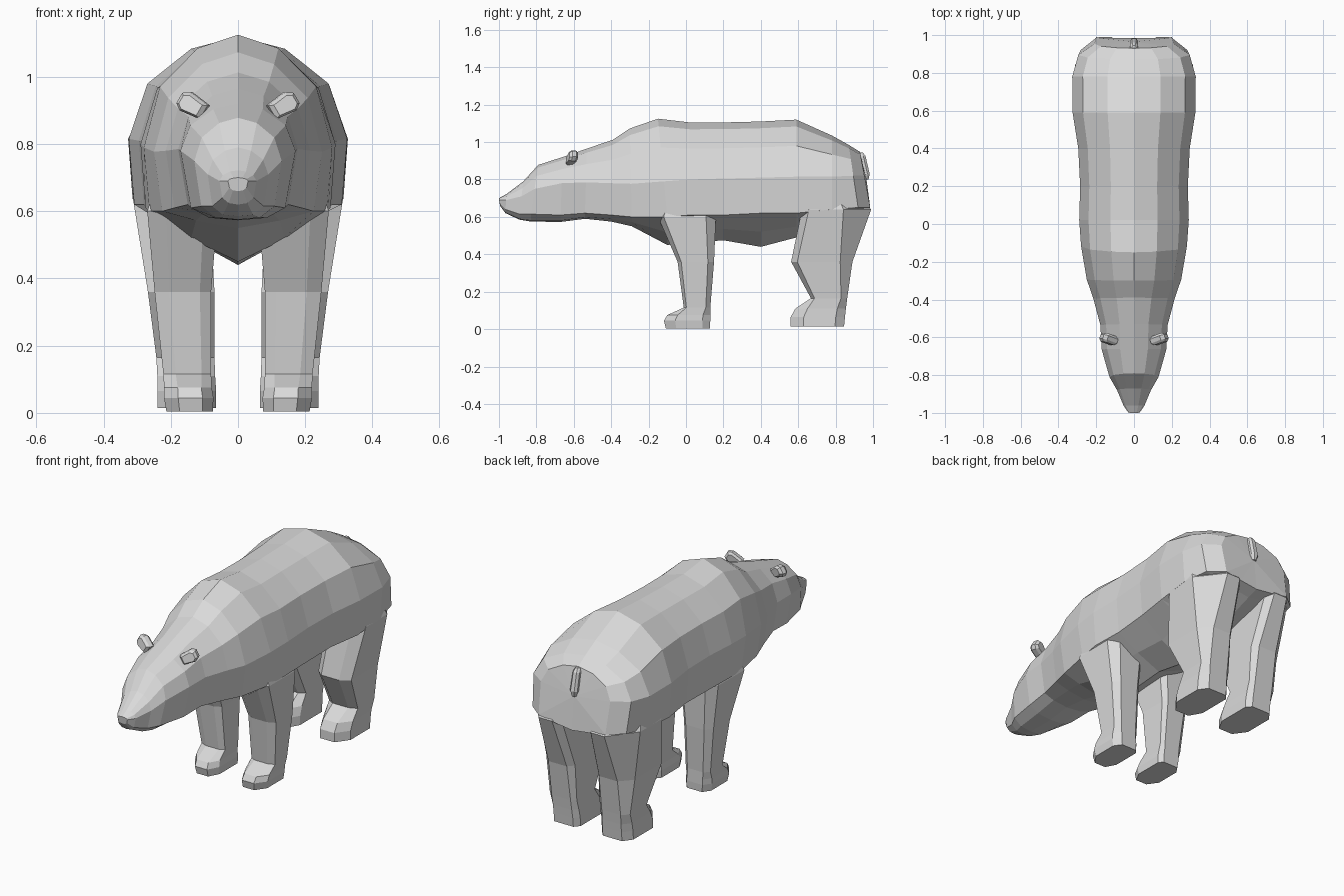
import bpy, bmesh
from mathutils import Vector

fur = bpy.data.materials.new("grey_fur")
fur.diffuse_color = (0.7, 0.7, 0.7, 1)


def loft(name, rings, start_tip=None, end_tip=None):
    """Skin a list of equal-length rings and close both ends (fan to a tip or flat)."""
    bm = bmesh.new()
    vs = [[bm.verts.new(p) for p in r] for r in rings]
    n = len(vs[0])
    for a, b in zip(vs, vs[1:]):
        for i in range(n):
            j = (i + 1) % n
            bm.faces.new((a[i], a[j], b[j], b[i]))
    for ring, tip in ((vs[0], start_tip), (vs[-1], end_tip)):
        if tip is None:
            bm.faces.new(ring)
        else:
            t = bm.verts.new(tip)
            for i in range(n):
                bm.faces.new((ring[i], ring[(i + 1) % n], t))
    bmesh.ops.recalc_face_normals(bm, faces=bm.faces)
    me = bpy.data.meshes.new(name)
    bm.to_mesh(me)
    bm.free()
    me.materials.append(fur)
    ob = bpy.data.objects.new(name, me)
    bpy.context.collection.objects.link(ob)
    return ob


def merge(target, part):
    """Union a part into the target so no hidden faces remain inside."""
    mod = target.modifiers.new("union", 'BOOLEAN')
    mod.operation, mod.solver, mod.object = 'UNION', 'EXACT', part
    bpy.context.view_layer.objects.active = target
    bpy.ops.object.modifier_apply(modifier=mod.name)
    bpy.data.objects.remove(part)


def body_ring(yt, yb, w, top, mid, low, bot, jaw, drop):
    """Cross-section leaning from yt at the top to yb at the low side edge."""
    half = [(0, top), (0.43 * w, top - 0.12 * (top - mid)),
            (0.83 * w, mid + 0.54 * (top - mid)), (w, mid), (jaw * w, low),
            (0.5 * w, low + drop * (bot - low)), (0, bot)]
    pts = half + [(-x, z) for x, z in half[-2:0:-1]]
    return [(x, yt + (yb - yt) * min(1, (top - z) / (top - low)), z) for x, z in pts]


# Head, neck, trunk and rump
stations = [
    (-1.0, -0.995, 0.03, 0.70, 0.69, 0.67, 0.66, 0.85, 0.8),
    (-0.96, -0.965, 0.055, 0.722, 0.69, 0.64, 0.62, 0.85, 0.8),
    (-0.87, -0.89, 0.09, 0.79, 0.71, 0.615, 0.585, 0.85, 0.85),
    (-0.79, -0.83, 0.13, 0.878, 0.75, 0.615, 0.575, 0.84, 0.85),
    (-0.66, -0.67, 0.171, 0.92, 0.78, 0.61, 0.573, 0.82, 0.8),
    (-0.53, -0.54, 0.178, 0.965, 0.785, 0.62, 0.59, 0.84, 0.7),
    (-0.39, -0.40, 0.215, 1.013, 0.78, 0.61, 0.575, 0.88, 0.6),
    (-0.30, -0.29, 0.25, 1.073, 0.777, 0.60, 0.55, 0.9, 0.55),
    (-0.15, -0.10, 0.28, 1.125, 0.79, 0.60, 0.45, 0.94, 0.55),
    (0.02, 0.02, 0.29, 1.105, 0.80, 0.61, 0.46, 0.95, 0.55),
    (0.20, 0.20, 0.285, 1.105, 0.805, 0.61, 0.475, 0.95, 0.55),
    (0.40, 0.40, 0.295, 1.11, 0.81, 0.62, 0.44, 0.95, 0.55),
    (0.59, 0.59, 0.325, 1.12, 0.815, 0.62, 0.49, 0.95, 0.55),
    (0.78, 0.78, 0.327, 1.035, 0.815, 0.64, 0.55, 0.96, 0.55),
    (0.87, 0.92, 0.295, 0.985, 0.82, 0.65, 0.60, 0.96, 0.55),
    (0.93, 0.985, 0.21, 0.948, 0.82, 0.65, 0.62, 0.96, 0.55),
]
body = loft("body", [body_ring(*s) for s in stations], end_tip=(0, 0.965, 0.80))


def leg_ring(s, x0, x1, y0, y1, z, cut=(0.2, 0.17), toe=(0.2, 0.1)):
    """Octagonal leg section; cut sizes the outer back corner, toe the front corners."""
    w, d = x1 - x0, y1 - y0
    pts = [(x0 + toe[0] * w, y0), (x1 - 1.3 * toe[0] * w, y0), (x1, y0 + toe[1] * d),
           (x1, y1 - cut[1] * d), (x1 - cut[0] * w, y1), (x0 + 0.14 * w, y1),
           (x0, y1 - 0.1 * d), (x0, y0 + toe[1] * d)]
    return [(s * x, y, z) for x, y in pts]


# Legs with the feet, from the hidden top down to the sole
K, FOOT = (0.2, 0.17), (0.22, 0.24)
front = [(0.13, 0.235, -0.10, 0.08, 0.72), (0.06, 0.27, -0.15, 0.16, 0.60),
         (0.08, 0.248, -0.045, 0.15, 0.36), (0.08, 0.222, -0.012, 0.13, 0.115),
         (0.078, 0.22, -0.10, 0.13, 0.075, K, FOOT), (0.073, 0.22, -0.118, 0.13, 0.045, K, FOOT),
         (0.075, 0.213, -0.108, 0.127, 0.004, K, FOOT)]
hind = [(0.13, 0.27, 0.66, 0.86, 0.78, (0.4, 0.4)),
        (0.085, 0.313, 0.62, 0.99, 0.64, (0.5, 0.4)),
        (0.07, 0.268, 0.562, 0.89, 0.36, (0.3, 0.2)), (0.07, 0.243, 0.668, 0.862, 0.165),
        (0.068, 0.24, 0.585, 0.855, 0.11, K, FOOT), (0.065, 0.24, 0.56, 0.85, 0.065, K, FOOT),
        (0.065, 0.24, 0.56, 0.845, 0.015, K, FOOT)]

for s, side in ((1, "left"), (-1, "right")):
    merge(body, loft("front_leg_" + side, [leg_ring(s, *r) for r in front]))
    merge(body, loft("hind_leg_" + side, [leg_ring(s, *r) for r in hind]))
    # Ear: a small rounded plate leaning outwards and slightly turned
    out, up, back = Vector((0.85 * s, 0.3, 0.5)), Vector((-0.5 * s, 0, 0.85)), Vector((-0.3 * s, 1, 0))
    c = Vector((0.137 * s, -0.607, 0.917))
    shape = [(-0.045, -0.024), (0.02, -0.032), (0.04, -0.018),
             (0.04, 0.018), (0.02, 0.032), (-0.045, 0.024)]
    loft("ear_" + side, [[c + (out * a + up * b) * k + back * d for a, b in shape]
                         for k, d in ((0.75, -0.024), (1, -0.012), (1, 0.01), (0.7, 0.022))])

# Tail: short bar lying against the rump
tail = [(0.012, 0.92, 0.945, 0.945), (0.02, 0.925, 0.96, 0.925),
        (0.022, 0.94, 0.982, 0.83), (0.012, 0.945, 0.976, 0.80)]
loft("tail", [[(-w, y0, z), (w, y0, z), (w, y1 - 0.012, z), (w * 0.5, y1, z),
               (-w * 0.5, y1, z), (-w, y1 - 0.012, z)] for w, y0, y1, z in tail])
